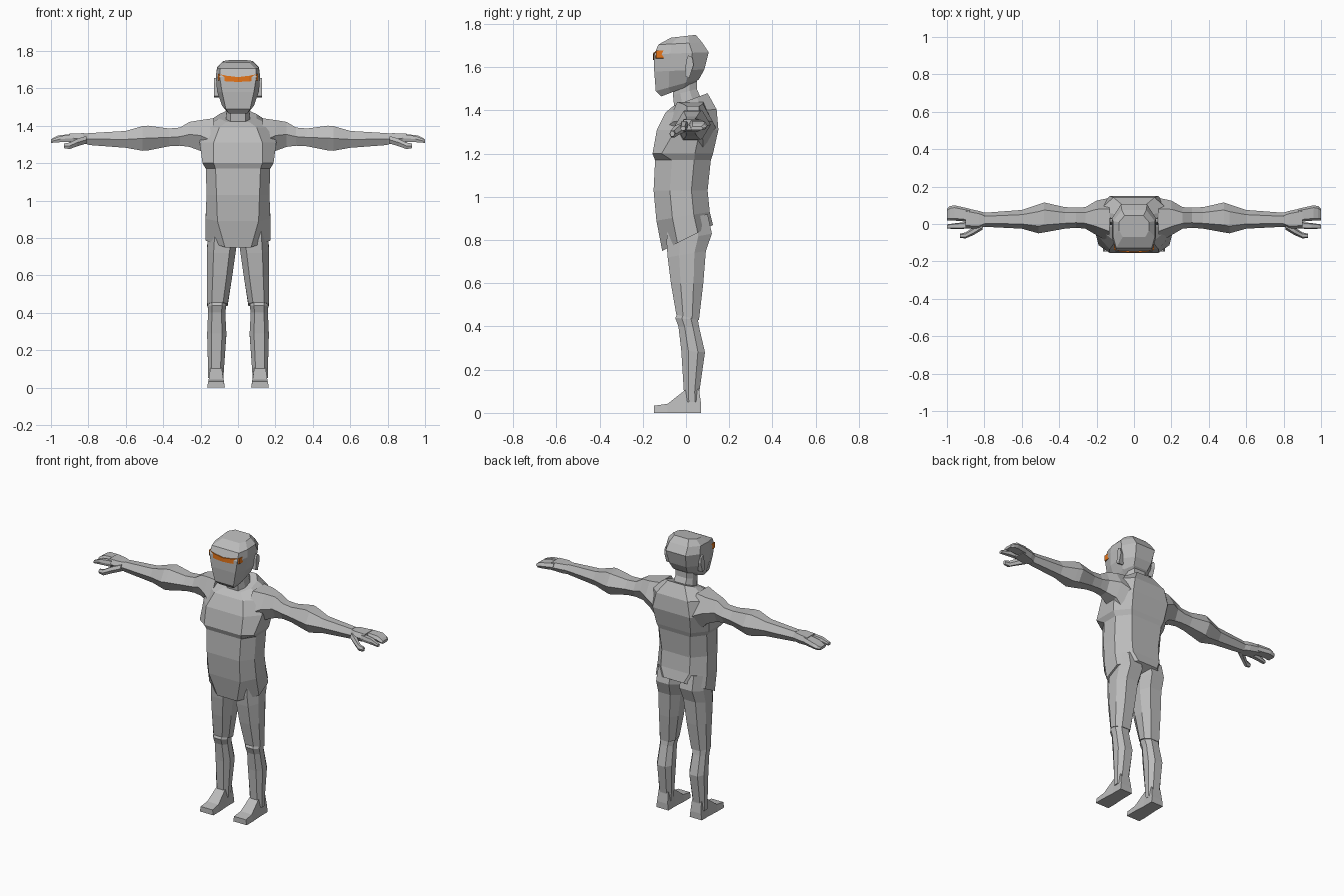
import bpy, bmesh


def material(name, rgb):
    m = bpy.data.materials.new(name)
    m.diffuse_color = (*rgb, 1)
    return m


GREY = material("plain grey", (0.5, 0.5, 0.5))
ORANGE = material("orange", (0.8, 0.18, 0.01))


def loft(name, rings, mat=GREY, mirror=False):
    """Skin a closed flat-shaded solid over rings of equal point count."""
    bm = bmesh.new()
    rows = [[bm.verts.new(p) for p in ring] for ring in rings]
    n = len(rows[0])
    for a, b in zip(rows, rows[1:]):
        for i in range(n):
            j = (i + 1) % n
            bm.faces.new((a[i], a[j], b[j], b[i]))
    bm.faces.new(rows[0][::-1])
    bm.faces.new(rows[-1])
    bmesh.ops.recalc_face_normals(bm, faces=bm.faces[:])
    mesh = bpy.data.meshes.new(name)
    bm.to_mesh(mesh)
    bm.free()
    mesh.materials.append(mat)
    ob = bpy.data.objects.new(name, mesh)
    bpy.context.collection.objects.link(ob)
    if mirror:
        mod = ob.modifiers.new("mirror", 'MIRROR')
        mod.use_mirror_merge = False
    return ob


def slab(w, flat_f, flat_b, yf, yb, zf, zb, s0=0.3, s1=0.7, cx=0):
    """Eight-sided ring, tilted from zf at the front to zb at the back."""
    d = yb - yf
    half = [(flat_f, 0), (w, s0), (w, s1), (flat_b, 1)]
    pts = half + [(-x, t) for x, t in reversed(half)]
    return [(cx + x, yf + d * t, zf + (zb - zf) * t) for x, t in pts]


def hex_x(x, y0, y1, z0, z1, k=0.5):
    """Six-sided ring facing along x."""
    cy, cz, hy, hz = (y0 + y1) / 2, (z0 + z1) / 2, (y1 - y0) / 2, (z1 - z0) / 2
    return [(x, cy + a * hy, cz + b * hz) for a, b in
            [(1, 0), (k, 1), (-k, 1), (-1, 0), (-k, -1), (k, -1)]]


# shirt: slanted hem, belly, chest overhang, shoulders, tilted collar
loft("shirt", [
    slab(0.175, 0.07, 0.07, -0.11, 0.125, 0.75, 0.87),
    slab(0.173, 0.11, 0.10, -0.137, 0.11, 0.89, 0.93),
    slab(0.168, 0.115, 0.10, -0.15, 0.10, 1.03, 1.03),
    slab(0.172, 0.12, 0.11, -0.143, 0.115, 1.17, 1.17),
    slab(0.19, 0.13, 0.12, -0.155, 0.125, 1.20, 1.20, 0.15),
    slab(0.205, 0.13, 0.13, -0.135, 0.15, 1.31, 1.31),
    slab(0.19, 0.10, 0.11, -0.095, 0.142, 1.39, 1.405),
    slab(0.10, 0.06, 0.06, -0.06, 0.10, 1.42, 1.48),
])

# neck
loft("neck", [
    slab(0.07, 0.04, 0.04, -0.05, 0.085, 1.37, 1.42),
    slab(0.06, 0.04, 0.04, -0.06, 0.05, 1.47, 1.50),
    slab(0.06, 0.04, 0.04, -0.06, 0.05, 1.53, 1.55),
])

# head: narrow jaw, broad middle, bevelled crown
loft("head", [
    slab(0.065, 0.05, 0.035, -0.115, 0.03, 1.465, 1.52),
    slab(0.085, 0.065, 0.05, -0.14, 0.06, 1.49, 1.545),
    slab(0.112, 0.085, 0.06, -0.147, 0.085, 1.58, 1.59),
    slab(0.118, 0.098, 0.07, -0.147, 0.105, 1.66, 1.67),
    slab(0.112, 0.095, 0.065, -0.128, 0.075, 1.705, 1.715),
    slab(0.08, 0.06, 0.05, -0.07, 0.045, 1.737, 1.75),
])

# ears
loft("ear", [[(x, y, z) for y, z in
              [(-0.005, 1.56), (0.015, 1.55), (0.035 + e, 1.61),
               (0.03 + e, 1.645), (0.01, 1.655), (0.0, 1.63)]]
             for x, e in [(0.095, -0.01), (0.128, 0.0)]], mirror=True)

# visor: shallow bent band wrapping the brow
loft("visor", [[(x, y, z), (x, y + 0.035, z), (x, y + 0.035, z + h), (x, y, z + h)]
               for x, y, z, h in [(-0.107, -0.138, 1.642, 0.035), (-0.06, -0.15, 1.637, 0.03),
                                  (0, -0.153, 1.634, 0.026),
                                  (0.06, -0.15, 1.637, 0.03), (0.107, -0.138, 1.642, 0.035)]],
     ORANGE)

# arms with short sleeves, elbow bulge and wrist
loft("arm", [
    hex_x(0.13, -0.10, 0.14, 1.19, 1.44),
    hex_x(0.20, -0.06, 0.125, 1.265, 1.43),
    hex_x(0.26, -0.025, 0.09, 1.287, 1.42),
    hex_x(0.31, -0.02, 0.088, 1.293, 1.39),
    hex_x(0.37, -0.025, 0.09, 1.29, 1.385),
    hex_x(0.48, -0.045, 0.115, 1.268, 1.40),
    hex_x(0.51, -0.05, 0.105, 1.266, 1.398),
    hex_x(0.60, -0.025, 0.075, 1.282, 1.372),
    hex_x(0.80, -0.015, 0.06, 1.297, 1.36),
], mirror=True)

# hand: palm, grouped fingers, pointing finger, thumb
loft("palm", [
    hex_x(0.79, -0.012, 0.058, 1.30, 1.358),
    hex_x(0.83, -0.025, 0.07, 1.302, 1.36, 0.7),
    hex_x(0.90, -0.025, 0.085, 1.31, 1.358, 0.7),
], mirror=True)
loft("fingers", [
    hex_x(0.88, 0.012, 0.082, 1.314, 1.357, 0.7),
    hex_x(0.96, 0.018, 0.10, 1.312, 1.348, 0.7),
    hex_x(0.985, 0.018, 0.095, 1.309, 1.337, 0.7),
    hex_x(1.0, 0.02, 0.08, 1.31, 1.326, 0.7),
], mirror=True)
loft("pointing_finger", [
    hex_x(0.88, -0.025, 0.012, 1.315, 1.352, 0.7),
    hex_x(0.95, -0.026, 0.005, 1.312, 1.345, 0.7),
    hex_x(1.0, -0.025, -0.002, 1.308, 1.325, 0.7),
], mirror=True)
loft("thumb", [
    hex_x(0.81, -0.03, 0.02, 1.305, 1.345),
    hex_x(0.86, -0.06, -0.018, 1.29, 1.33),
    hex_x(0.90, -0.077, -0.045, 1.275, 1.31),
    hex_x(0.93, -0.075, -0.052, 1.28, 1.305),
], mirror=True)


def leg_ring(x0, x1, yf, yb, zf, zb, s0=0.3, s1=0.7, k=0.55):
    w = (x1 - x0) / 2
    return slab(w, w * k, w * k, yf, yb, zf, zb, s0, s1, (x0 + x1) / 2)


# trouser legs, from hip to below the knee
loft("trouser_leg", [
    leg_ring(0.0, 0.16, -0.085, 0.10, 0.88, 0.92),
    leg_ring(0.0, 0.163, -0.09, 0.12, 0.79, 0.83),
    leg_ring(0.012, 0.165, -0.085, 0.092, 0.72, 0.75),
    leg_ring(0.03, 0.165, -0.07, 0.08, 0.60, 0.60),
    leg_ring(0.055, 0.165, -0.045, 0.06, 0.455, 0.43),
], mirror=True)

# lower leg with calf bulge and ankle
loft("lower_leg", [
    leg_ring(0.065, 0.158, -0.035, 0.055, 0.47, 0.47),
    leg_ring(0.063, 0.162, -0.05, 0.055, 0.44, 0.43),
    leg_ring(0.068, 0.16, -0.035, 0.06, 0.40, 0.40),
    leg_ring(0.062, 0.165, -0.022, 0.088, 0.29, 0.28),
    leg_ring(0.075, 0.16, -0.01, 0.062, 0.10, 0.10),
    leg_ring(0.078, 0.16, -0.008, 0.062, 0.05, 0.05),
], mirror=True)

# shoe: wedge from heel to flat toe
loft("shoe", [[(a, y, 0), (b, y, 0), (b - e, y, h), (a + e, y, h)]
              for a, b, y, h, e in [(0.075, 0.16, 0.07, 0.04, 0.005),
                                    (0.075, 0.16, 0.06, 0.11, 0.01),
                                    (0.075, 0.16, -0.005, 0.105, 0.012),
                                    (0.07, 0.165, -0.085, 0.042, 0.008),
                                    (0.07, 0.165, -0.148, 0.033, 0.006)]], mirror=True)
